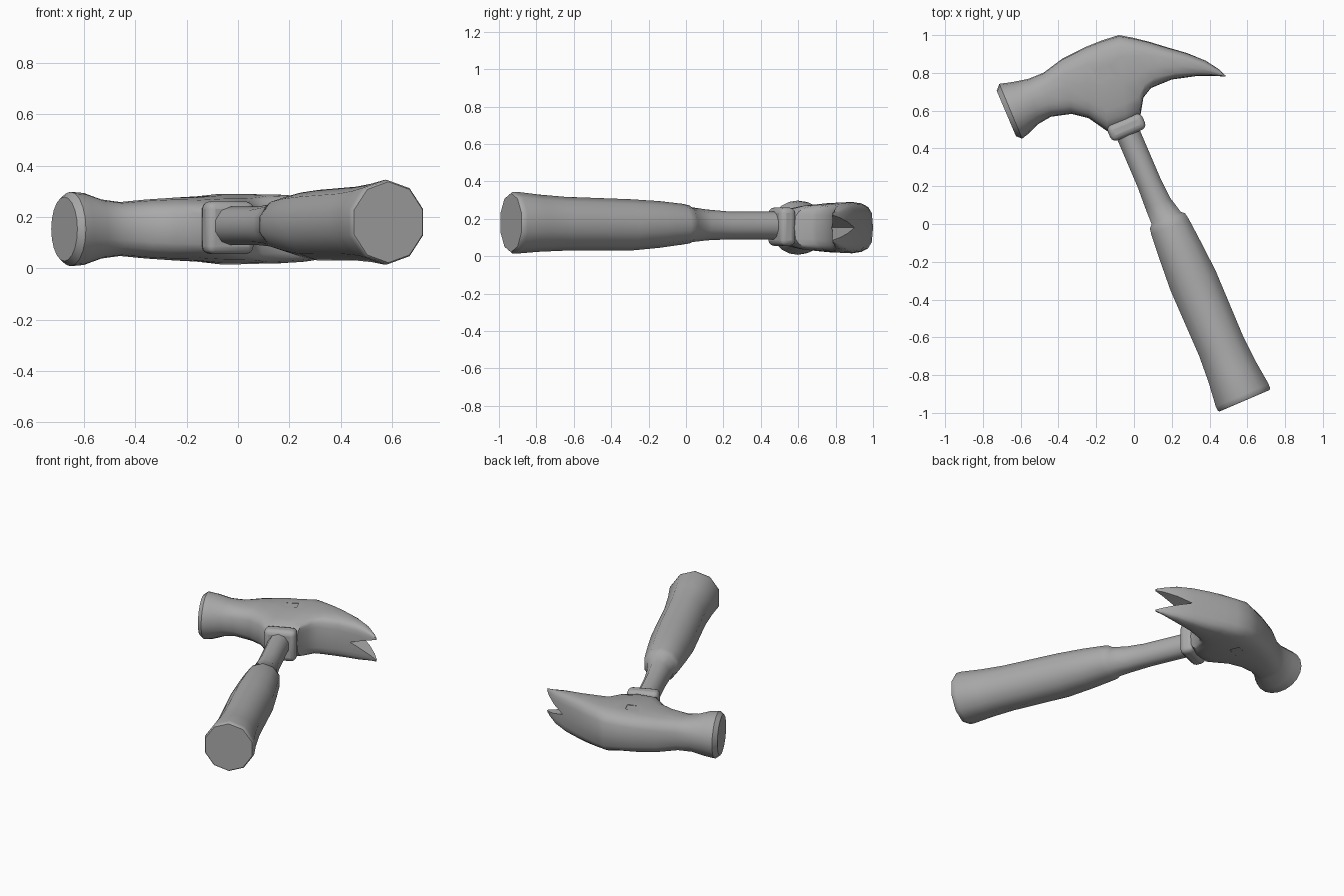
import bpy, bmesh, math
from mathutils import Vector, Matrix

old = bpy.data.objects.get("Cube")
if old:
    bpy.data.objects.remove(old)

steel = bpy.data.materials.new("grey")
steel.use_nodes = True
steel.diffuse_color = (0.4, 0.4, 0.4, 1)
steel.node_tree.nodes["Principled BSDF"].inputs["Base Color"].default_value = (0.4, 0.4, 0.4, 1)

TILT = math.radians(23.2)
ACROSS = Vector((math.cos(TILT), math.sin(TILT), 0))
DOWN = Vector((math.sin(TILT), -math.cos(TILT), 0))
NECK = Vector((-0.03, 0.5, 0))
UP = Vector((0, 0, 1))
MID = 0.153


def finish(name, bm, angle=40):
    """Turn a bmesh into a smooth-shaded grey object."""
    bmesh.ops.recalc_face_normals(bm, faces=bm.faces)
    mesh = bpy.data.meshes.new(name)
    bm.to_mesh(mesh)
    bm.free()
    mesh.materials.append(steel)
    ob = bpy.data.objects.new(name, mesh)
    bpy.context.scene.collection.objects.link(ob)
    smooth(ob, angle)
    return ob


def smooth(ob, angle):
    bpy.ops.object.select_all(action='DESELECT')
    ob.select_set(True)
    bpy.context.view_layer.objects.active = ob
    bpy.ops.object.shade_smooth_by_angle(angle=math.radians(angle))


def loft(rings):
    """Skin a list of equal closed rings and cap both ends."""
    bm = bmesh.new()
    loops = [[bm.verts.new(p) for p in ring] for ring in rings]
    n = len(loops[0])
    for a, b in zip(loops, loops[1:]):
        for i in range(n):
            j = (i + 1) % n
            bm.faces.new((a[i], a[j], b[j], b[i]))
    bm.faces.new(loops[0])
    bm.faces.new(loops[-1])
    return bm


def box(name, centre, size):
    """Box aligned with the tilted head."""
    bm = bmesh.new()
    place = Matrix.Translation(centre) @ Matrix.Rotation(TILT, 4, 'Z') @ Matrix.Diagonal((*size, 1))
    bmesh.ops.create_cube(bm, size=1, matrix=place)
    return bm


def power(c, e):
    return math.copysign(abs(c) ** e, c)


def cut(ob, cutter):
    cutter.hide_render = True
    mod = ob.modifiers.new("cut", 'BOOLEAN')
    mod.operation = 'DIFFERENCE'
    mod.solver = 'EXACT'
    mod.object = cutter
    bpy.ops.object.select_all(action='DESELECT')
    ob.select_set(True)
    bpy.context.view_layer.objects.active = ob
    bpy.ops.object.modifier_apply(modifier=mod.name)
    bpy.data.objects.remove(cutter)


# Handle: ten-sided neck and grip (distance, half width, bottom, top)
handle = [
    (-0.1, .068, .09, .24), (.3, .068, .09, .24), (.42, .075, .085, .25),
    (.51, .088, .075, .262), (.525, .106, .068, .272), (.56, .113, .063, .28),
    (.7, .125, .045, .295), (.87, .137, .03, .305), (1.25, .134, .03, .318),
    (1.4, .144, .024, .33), (1.53, .16, .014, .345), (1.555, .158, .016, .343),
    (1.562, .152, .022, .337)]
rings = []
for dist, half, low, high in handle:
    shift = -0.01 if dist < .5 else 0
    ring = []
    for k in range(10):
        a = math.radians(90 + 36 * k)
        ring.append(NECK + DOWN * dist + ACROSS * (half * math.cos(a) + shift)
                    + UP * ((low + high) / 2 + (high - low) / 2 * math.sin(a)))
    rings.append(ring)
finish("handle", loft(rings), 45)

# Head: crown point, underside point, half thickness, squareness, underside narrowing
head = [
    (-.727, .705, -.625, .465, .125, 1, 0), (-.713, .742, -.592, .452, .145, 1, 0),
    (-.64, .752, -.56, .477, .14, 1, 0), (-.56, .768, -.505, .53, .115, .9, 0),
    (-.48, .80, -.44, .568, .105, .75, 0), (-.38, .875, -.33, .583, .118, .65, .05),
    (-.25, .94, -.24, .56, .13, .6, .12), (-.17, .972, -.14, .49, .137, .55, .2),
    (-.08, 1.0, -.04, .52, .15, .55, .25), (0, .985, .035, .58, .15, .55, .25),
    (.08, .965, .05, .67, .146, .55, .2), (.16, .94, .09, .72, .142, .55, .1),
    (.28, .905, .2, .765, .132, .55, .05), (.38, .865, .33, .783, .114, .55, 0),
    (.45, .82, .43, .784, .092, .55, 0), (.485, .787, .482, .779, .08, .55, 0)]
rings = []
for tx, ty, bx, by, thick, square, narrow in head:
    crown, under = Vector((tx, ty, MID)), Vector((bx, by, MID))
    ring = []
    for k in range(20):
        a = math.tau * k / 20
        s, c = power(math.cos(a), square), power(math.sin(a), square)
        wide = thick * (1 - narrow * (1 - s) / 2)
        ring.append((crown + under) / 2 + (crown - under) / 2 * s + UP * wide * c)
    rings.append(ring)
head_ob = finish("head", loft(rings))

# Claw notch: a wedge widening towards the tips
wedge = [[Vector((x, y, MID + z)) for x, z in ((.29, 0), (.5, .072), (.5, -.072))]
         for y in (.6, 1.1)]
cut(head_ob, finish("notch_cutter", loft(wedge)))

# Shallow rectangular recess on each cheek
for side in (-1, 1):
    centre = Vector((-.2, .775, MID + side * .158))
    cut(head_ob, finish("recess_cutter", box("recess", centre, (.17, .065, .07))))
smooth(head_ob, 40)

# Collar between head and handle
collar = finish("collar", box("collar", Vector((-.04, .512, .158)), (.2, .09, .205)))
bevel = collar.modifiers.new("rounding", 'BEVEL')
bevel.width = .03
bevel.segments = 3
bpy.ops.object.modifier_apply(modifier=bevel.name)
smooth(collar, 60)
